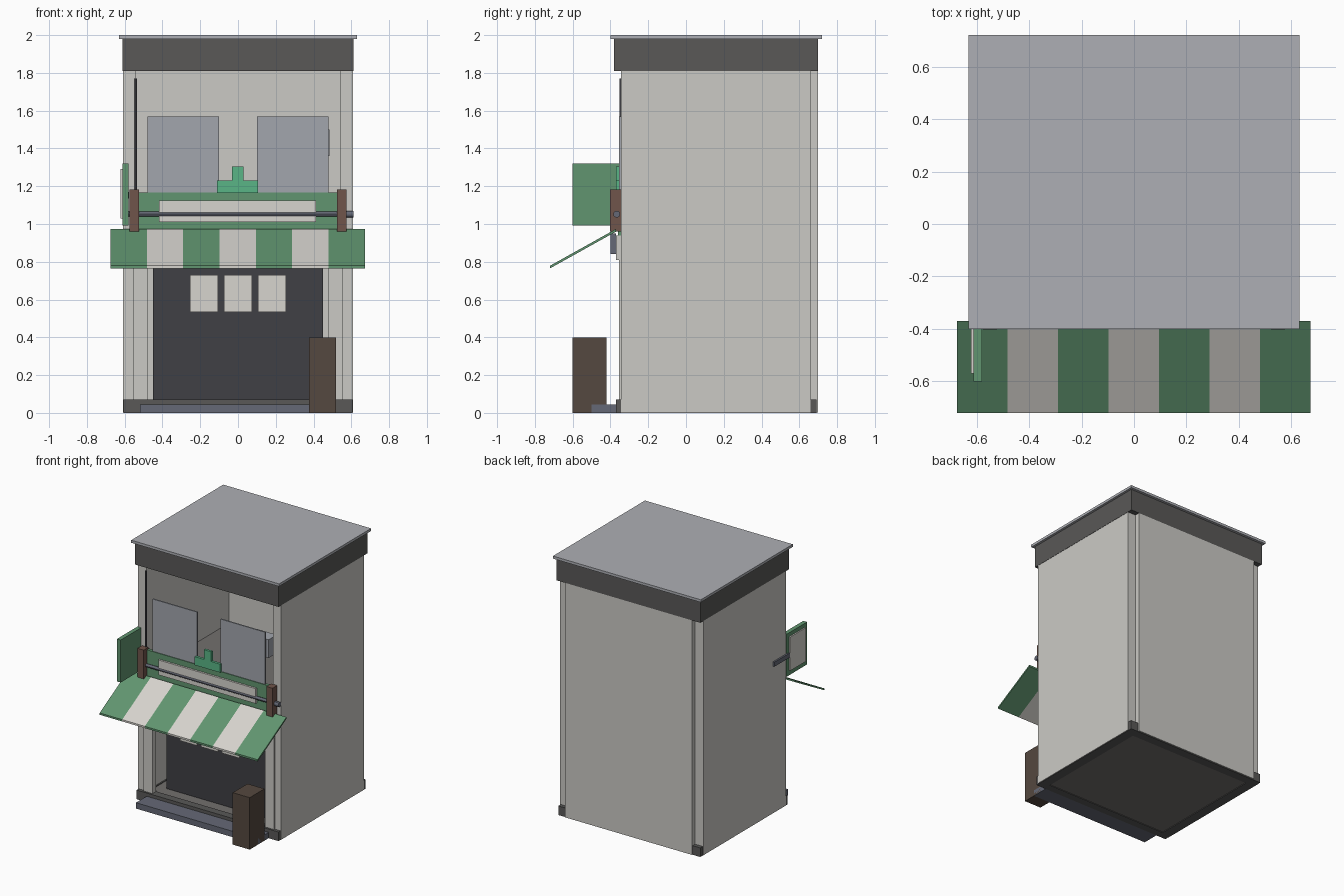
import bpy, math

if "Cube" in bpy.data.objects:
    bpy.data.objects.remove(bpy.data.objects["Cube"])

MATS = {}
COLORS = {
    "plaster": (0.60, 0.59, 0.56), "dark_trim": (0.10, 0.098, 0.096), "roof_grey": (0.42, 0.43, 0.46),
    "green": (0.12, 0.30, 0.16), "cream": (0.68, 0.66, 0.62), "charcoal": (0.05, 0.05, 0.058),
    "brown": (0.16, 0.09, 0.07), "dark_brown": (0.09, 0.065, 0.05), "slate": (0.13, 0.14, 0.18),
    "bright_green": (0.10, 0.46, 0.24), "floor_grey": (0.17, 0.16, 0.155), "glass": (0.36, 0.38, 0.42),
}


def paint(obj, color):
    if color not in MATS:
        m = bpy.data.materials.new(color)
        m.diffuse_color = (*COLORS[color], 1)
        m.use_nodes = True
        m.node_tree.nodes["Principled BSDF"].inputs["Base Color"].default_value = m.diffuse_color
        MATS[color] = m
    obj.data.materials.append(MATS[color])
    return obj


def box(name, x, y, z, color):
    """Box from (min, max) ranges on each axis."""
    r = (x, y, z)
    v = [(x[i], y[j], z[k]) for k in (0, 1) for i, j in ((0, 0), (1, 0), (1, 1), (0, 1))]
    f = [(3, 2, 1, 0), (4, 5, 6, 7)] + [(i, (i + 1) % 4, (i + 1) % 4 + 4, i + 4) for i in range(4)]
    me = bpy.data.meshes.new(name)
    me.from_pydata(v, [], f)
    ob = bpy.data.objects.new(name, me)
    bpy.context.collection.objects.link(ob)
    return paint(ob, color)


def pair(name, x, y, z, color):
    """Mirrored left and right boxes."""
    box(name + "_right", x, y, z, color)
    box(name + "_left", (-x[1], -x[0]), y, z, color)


def rod(name, loc, radius, length, color, rot=(0, 0, 0)):
    bpy.ops.mesh.primitive_cylinder_add(vertices=12, radius=radius, depth=length, location=loc, rotation=rot)
    ob = bpy.context.object
    ob.name = name
    paint(ob, color)
    bpy.ops.object.shade_smooth_by_angle()


# Walls: open shop front, notched rear corners
pair("side_wall", (0.54, 0.61), (-0.345, 0.66), (0.003, 1.81), "plaster")
box("back_wall", (-0.54, 0.54), (0.66, 0.70), (0.003, 1.81), "plaster")

# Base plinth, floors, step
pair("base_side", (0.53, 0.605), (-0.37, 0.69), (0, 0.07), "dark_trim")
box("base_front", (-0.53, 0.53), (-0.37, -0.31), (0, 0.07), "dark_trim")
box("base_back", (-0.53, 0.53), (0.62, 0.69), (0, 0.07), "dark_trim")
box("ground_floor", (-0.53, 0.53), (-0.31, 0.62), (0.005, 0.065), "floor_grey")
box("upper_floor", (-0.54, 0.54), (-0.335, 0.66), (0.94, 0.98), "floor_grey")
box("front_step", (-0.52, 0.52), (-0.50, -0.37), (0, 0.045), "slate")

# Cornice and roof
box("cornice", (-0.612, 0.612), (-0.38, 0.70), (1.81, 1.98), "dark_trim")
box("roof_slab", (-0.63, 0.63), (-0.40, 0.72), (1.98, 2.0), "roof_grey")

# Ground floor front
pair("door_pilaster", (0.48, 0.555), (-0.355, -0.31), (0.07, 0.82), "plaster")
box("door_panel", (-0.45, 0.45), (-0.23, -0.21), (0.07, 0.94), "charcoal")
box("lintel", (-0.555, 0.555), (-0.37, -0.34), (0.81, 0.94), "plaster")
for i in range(3):
    cx = -0.18 + 0.18 * i
    box(f"hanging_card_{i + 1}", (cx - 0.073, cx + 0.073), (-0.345, -0.335), (0.535, 0.73), "cream")

# Upper windows, wall pipe and indoor unit
pair("window_pane", (0.10, 0.48), (-0.355, -0.345), (1.165, 1.57), "glass")
rod("wall_pipe", (-0.541, -0.347, 1.475), 0.006, 0.59, "charcoal")
box("indoor_unit", (0.32, 0.485), (-0.32, -0.22), (1.36, 1.50), "glass")

# Sign board with emblem-free panel and stepped ornament
box("sign_board", (-0.56, 0.56), (-0.36, -0.335), (0.94, 1.168), "green")
box("sign_panel", (-0.417, 0.413), (-0.375, -0.36), (1.01, 1.125), "cream")
box("ornament_base", (-0.11, 0.107), (-0.37, -0.35), (1.165, 1.23), "bright_green")
box("ornament_top", (-0.032, 0.03), (-0.37, -0.35), (1.23, 1.305), "bright_green")

# Awning roller, rod and brackets
box("awning_case", (-0.50, 0.50), (-0.40, -0.37), (0.84, 0.95), "slate")
pair("awning_bracket", (0.523, 0.575), (-0.402, -0.345), (0.96, 1.182), "brown")
rod("awning_rod", (0, -0.367, 1.052), 0.013, 1.16, "slate", (0, math.pi / 2, 0))
rod("rod_cap", (0.592, -0.367, 1.052), 0.018, 0.04, "slate", (0, math.pi / 2, 0))

# Striped sloping awning: each stripe is a sheared box
w = 1.347 / 7
for i in range(7):
    x0 = -0.675 + w * i
    s = box(f"awning_stripe_{i + 1}", (x0, x0 + w), (-0.72, -0.37), (0, 0.014),
            "cream" if i % 2 else "green")
    for v in s.data.vertices:
        v.co.z += 0.765 + (v.co.y + 0.72) * (0.195 / 0.35)

# Projecting side sign
box("side_sign", (-0.612, -0.58), (-0.60, -0.35), (0.993, 1.32), "green")
box("side_sign_panel", (-0.622, -0.612), (-0.57, -0.38), (1.03, 1.29), "cream")
box("side_sign_bracket", (-0.622, -0.576), (-0.38, -0.19), (1.135, 1.17), "slate")

# Tall crate by the entrance
box("crate", (0.375, 0.52), (-0.60, -0.42), (0, 0.40), "dark_brown")
